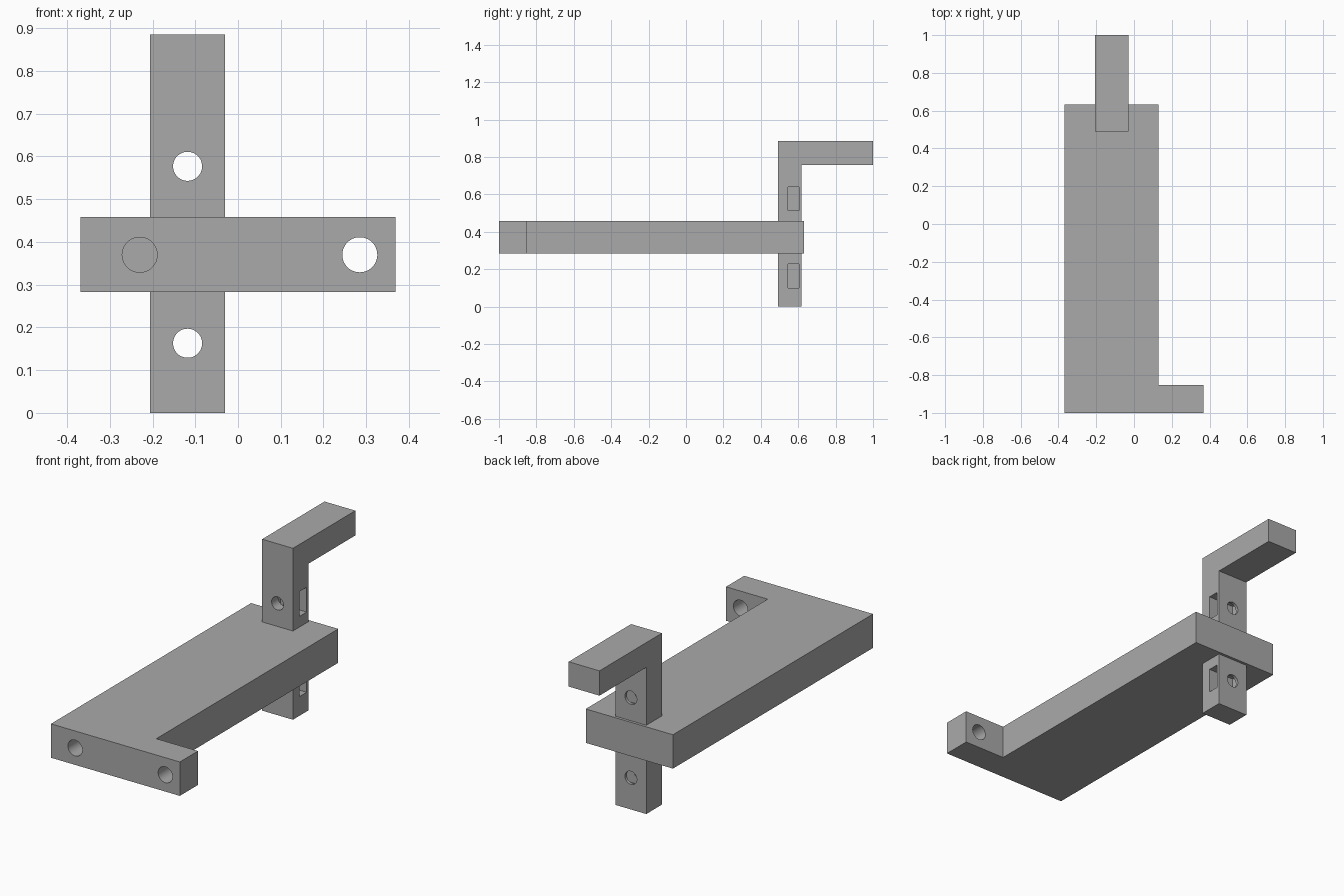
import bpy, bmesh, math
from mathutils import Matrix

if "Cube" in bpy.data.objects:
    bpy.data.objects.remove(bpy.data.objects["Cube"])

grey = bpy.data.materials.new("plain grey")
grey.diffuse_color = (0.4, 0.4, 0.4, 1)
grey.use_nodes = True
grey.node_tree.nodes["Principled BSDF"].inputs["Base Color"].default_value = grey.diffuse_color


def prism(name, outline, axis, lo, hi):
    """Extrude a 2D outline along x (outline in y,z) or z (outline in x,y)."""
    place = (lambda p: (lo, *p)) if axis == 'x' else (lambda p: (*p, lo))
    step = (hi - lo, 0, 0) if axis == 'x' else (0, 0, hi - lo)
    bm = bmesh.new()
    face = bm.faces.new([bm.verts.new(place(p)) for p in outline])
    ext = bmesh.ops.extrude_face_region(bm, geom=[face])
    verts = [g for g in ext['geom'] if isinstance(g, bmesh.types.BMVert)]
    bmesh.ops.translate(bm, verts=verts, vec=step)
    bmesh.ops.recalc_face_normals(bm, faces=bm.faces)
    return add(name, bm)


def add(name, bm):
    mesh = bpy.data.meshes.new(name)
    bm.to_mesh(mesh)
    bm.free()
    mesh.materials.append(grey)
    obj = bpy.data.objects.new(name, mesh)
    bpy.context.collection.objects.link(obj)
    return obj


def rod(name, x, z, radius, y0, y1):
    """Round cutter running along y."""
    bm = bmesh.new()
    bmesh.ops.create_cone(bm, cap_ends=True, segments=48, radius1=radius,
                          radius2=radius, depth=y1 - y0,
                          matrix=Matrix.Translation((x, (y0 + y1) / 2, z))
                          @ Matrix.Rotation(math.pi / 2, 4, 'X'))
    return add(name, bm)


def cut(target, cutters):
    for c in cutters:
        mod = target.modifiers.new(c.name, 'BOOLEAN')
        mod.operation, mod.solver, mod.object = 'DIFFERENCE', 'EXACT', c
    bpy.context.view_layer.update()
    deps = bpy.context.evaluated_depsgraph_get()
    mesh = bpy.data.meshes.new_from_object(target.evaluated_get(deps))
    target.modifiers.clear()
    target.data = mesh
    for c in cutters:
        bpy.data.objects.remove(c)
    bpy.ops.object.select_all(action='DESELECT')
    target.select_set(True)
    bpy.context.view_layer.objects.active = target
    bpy.ops.object.shade_smooth_by_angle(angle=math.radians(30))


# Flat plate with a side tab at the front
plate = prism("plate", [(-0.368, -1), (0.368, -1), (0.368, -0.852), (0.13, -0.852),
                        (0.13, 0.632), (-0.368, 0.632)], 'z', 0.283, 0.458)
cut(plate, [rod("blind_hole", -0.23, 0.37, 0.041, -1.1, -0.852),
            rod("tab_hole", 0.285, 0.37, 0.041, -1.1, -0.8)])

# Upright post bent backwards into an arm
post = prism("post_and_arm", [(0.491, 0), (0.618, 0), (0.618, 0.757), (1, 0.757),
                              (1, 0.885), (0.491, 0.885)], 'x', -0.206, -0.03)

# Screw holes, each with a nut slot open on the right side
cutters = []
for z in (0.163, 0.577):
    cutters.append(rod("screw_hole", -0.118, z, 0.034, 0.4, 0.7))
    cutters.append(prism("nut_slot", [(0.545, z - 0.064), (0.603, z - 0.064),
                                      (0.603, z + 0.064), (0.545, z + 0.064)],
                         'x', -0.18, 0.05))
cut(post, cutters)
